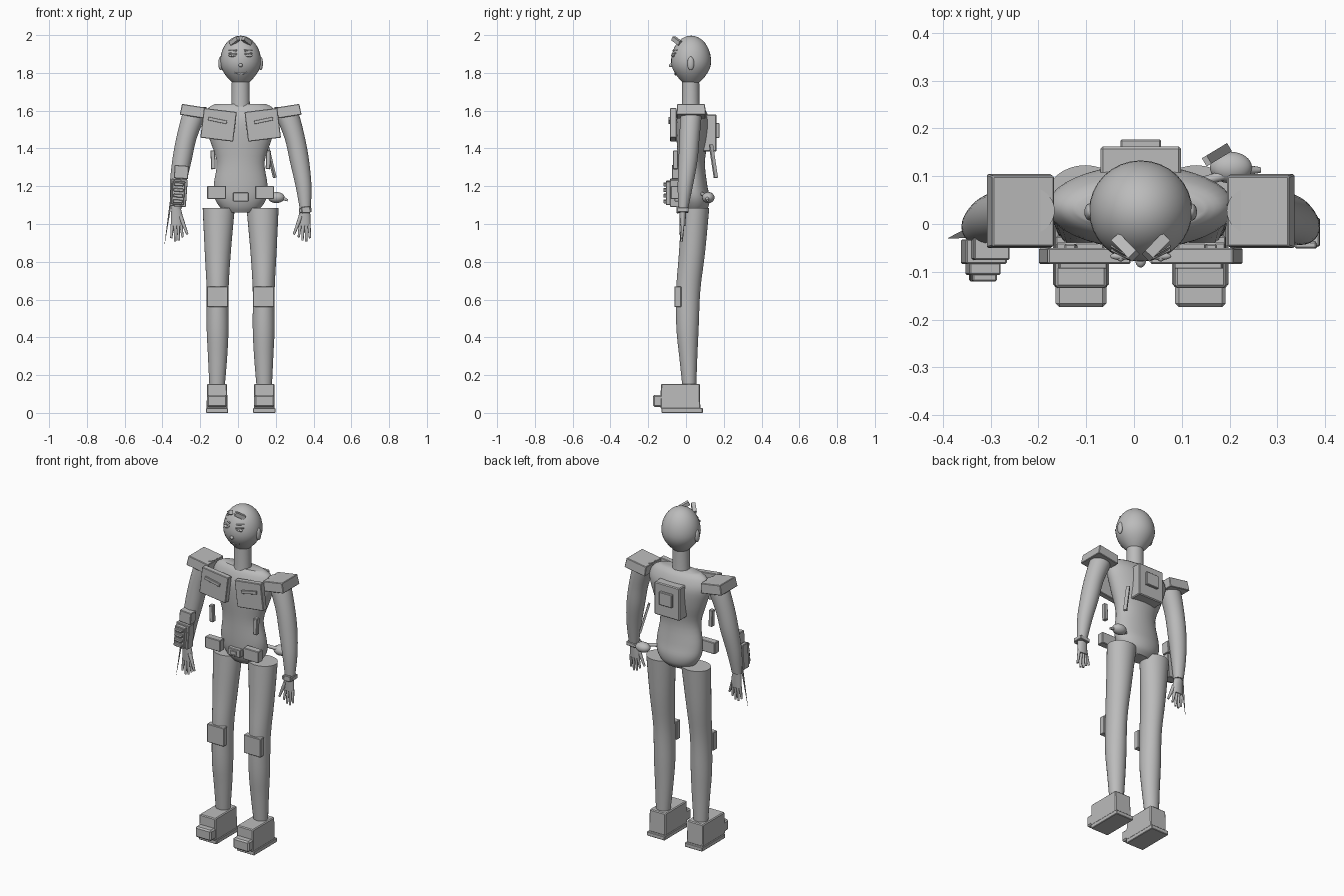
import bpy, bmesh, math
from mathutils import Vector, Matrix

cube = bpy.data.objects.get("Cube")
if cube:
    bpy.data.objects.remove(cube, do_unlink=True)

C = 0.014  # x of the body's plane of symmetry
SIDES = (("right", -1), ("left", 1))

grey = bpy.data.materials.new("plain grey")
grey.use_nodes = True
grey.diffuse_color = (0.5, 0.5, 0.5, 1)
grey.node_tree.nodes["Principled BSDF"].inputs["Base Color"].default_value = (0.5, 0.5, 0.5, 1)


def finish(name, bm, smooth=False):
    bmesh.ops.recalc_face_normals(bm, faces=bm.faces)
    mesh = bpy.data.meshes.new(name)
    bm.to_mesh(mesh)
    bm.free()
    mesh.materials.append(grey)
    ob = bpy.data.objects.new(name, mesh)
    bpy.context.collection.objects.link(ob)
    if smooth:
        bpy.ops.object.select_all(action='DESELECT')
        ob.select_set(True)
        bpy.context.view_layer.objects.active = ob
        bpy.ops.object.shade_smooth_by_angle(angle=math.radians(40))
    return ob


def box(name, center, size, tilt=0, taper=1.0, bevel=0.003):
    """Box tilted about y; taper shrinks its upper face."""
    bm = bmesh.new()
    bmesh.ops.create_cube(bm, size=1)
    for v in bm.verts:
        if v.co.z > 0:
            v.co.xy *= taper
    bmesh.ops.scale(bm, vec=size, verts=bm.verts)
    if bevel:
        bmesh.ops.bevel(bm, geom=bm.edges[:], offset=bevel, segments=1, affect='EDGES')
    bm.transform(Matrix.Translation(center) @ Matrix.Rotation(math.radians(tilt), 4, 'Y'))
    return finish(name, bm)


def loft(name, rings, n=32):
    """Closed skin through ellipses given as (z, x, y, rx, ry)."""
    bm = bmesh.new()
    loops = []
    for z, x, y, rx, ry in rings:
        loops.append([bm.verts.new((x + rx * math.cos(a), y + ry * math.sin(a), z))
                      for a in (math.tau * i / n for i in range(n))])
    for a, b in zip(loops, loops[1:]):
        for i in range(n):
            j = (i + 1) % n
            bm.faces.new((a[i], a[j], b[j], b[i]))
    bm.faces.new(loops[0])
    bm.faces.new(loops[-1])
    return finish(name, bm, True)


def smooth_rings(keys, steps=4):
    """Catmull-Rom interpolation of loft rings."""
    out = []
    for i in range(len(keys) - 1):
        p0, p1, p2, p3 = (keys[max(0, min(len(keys) - 1, i + k))] for k in (-1, 0, 1, 2))
        for s in range(steps):
            t = s / steps
            out.append([b + 0.5 * t * (c - a + t * (2 * a - 5 * b + 4 * c - d + t * (3 * (b - c) + d - a)))
                        for a, b, c, d in zip(p0, p1, p2, p3)])
    return out + [keys[-1]]


def rod(name, a, b, r1, r2, n=10, flat=1.0):
    """Tapered rod from a to b; flat squashes its section."""
    a, b = Vector(a), Vector(b)
    bm = bmesh.new()
    bmesh.ops.create_cone(bm, cap_ends=True, segments=n, radius1=r1, radius2=r2, depth=(b - a).length)
    turn = Matrix.Rotation(math.pi / n, 4, 'Z')
    rot = (b - a).to_track_quat('Z', 'Y').to_matrix().to_4x4()
    bm.transform(Matrix.Translation((a + b) / 2) @ rot @ Matrix.Diagonal((1, flat, 1, 1)) @ turn)
    return finish(name, bm, n > 6)


def ball(name, center, radii, chin=0.0):
    """Ellipsoid; chin narrows the lower half."""
    bm = bmesh.new()
    bmesh.ops.create_uvsphere(bm, u_segments=32, v_segments=20, radius=1)
    for v in bm.verts:
        if v.co.z < 0:
            v.co.xy *= 1 - chin * v.co.z ** 2
    bm.transform(Matrix.Translation(center) @ Matrix.Diagonal((*radii, 1)))
    return finish(name, bm, True)


# Head and face
HEAD, HR = (C, 0.027, 1.86), (0.108, 0.106, 0.137)
ball("head", HEAD, HR, 0.45)


def face(dx, z):
    """Point on the front of the head."""
    t = (z - HEAD[2]) / HR[2]
    r = math.sqrt(1 - t * t) * (1 - 0.45 * t * t if t < 0 else 1)
    return (C + dx, HEAD[1] - HR[1] * math.sqrt(max(0, r * r - (dx / HR[0]) ** 2)), z)


for side, s in SIDES:
    ball(side + "_ear", (C + s * 0.106, 0.025, 1.85), (0.012, 0.018, 0.036))
    ball(side + "_eye", face(s * 0.042, 1.892), (0.022, 0.008, 0.008))
    ball(side + "_pupil", Vector(face(s * 0.042, 1.892)) - Vector((0, 0.005, 0)), (0.007, 0.006, 0.007))
    rod(side + "_upper_lid", face(s * 0.02, 1.9), face(s * 0.062, 1.904), 0.004, 0.004)
    rod(side + "_eyebrow", face(s * 0.02, 1.918), face(s * 0.062, 1.922), 0.005, 0.003)
    rod(side + "_lip", face(0, 1.793), face(s * 0.034, 1.802), 0.006, 0.003)
    rod(side + "_hair_tuft", (C + s * 0.05, -0.03, 1.955), (C + s * 0.014, -0.067, 1.983), 0.016, 0.016, 4)
ball("nose", face(0, 1.84), (0.011, 0.014, 0.01))

# Neck and torso
loft("neck", [(1.6, C, 0.025, 0.052, 0.05), (1.65, C, 0.025, 0.048, 0.046), (1.76, C, 0.025, 0.047, 0.045)])
TORSO = [(1.06, 0.075, 0.0, 0.09), (1.09, 0.11, -0.02, 0.118), (1.14, 0.138, -0.035, 0.125),
         (1.21, 0.142, -0.04, 0.112), (1.33, 0.127, -0.042, 0.1), (1.45, 0.165, -0.05, 0.118),
         (1.55, 0.195, -0.05, 0.122), (1.61, 0.175, -0.03, 0.1), (1.635, 0.135, -0.01, 0.075)]
loft("torso", smooth_rings([(z, C, (f + b) / 2, w, (b - f) / 2) for z, w, f, b in TORSO]), 40)

# Armour, limbs and boots on both sides
for side, s in SIDES:
    box(side + "_chest_plate", (C + s * 0.117, -0.067, 1.525), (0.175, 0.034, 0.158), -s * 7)
    box(side + "_chest_slot", (C + s * 0.122, -0.086, 1.548), (0.1, 0.014, 0.018), -s * 12, bevel=0.001)
    box(side + "_shoulder_pad", (C + s * 0.25, 0.027, 1.597), (0.138, 0.155, 0.058), -s * 9, 0.95)
    box(side + "_waist_strip", (C + s * 0.146, -0.055, 1.34), (0.024, 0.026, 0.1), s * 2)
    box(side + "_belt_pouch", (C + s * 0.127, -0.06, 1.167), (0.1, 0.042, 0.068))

    arm = [(1.62, 0.235, 0.028, 0.055, 0.05), (1.57, 0.25, 0.026, 0.062, 0.056),
           (1.45, 0.288, 0.018, 0.054, 0.053), (1.33, 0.312, 0.01, 0.051, 0.05),
           (1.2, 0.333, -0.004, 0.042, 0.04), (1.08, 0.342, -0.015, 0.029, 0.026)]
    loft(side + "_arm", smooth_rings([(z, C + s * x, y, a, b) for z, x, y, a, b in arm]))

    # Hand with four fingers and a thumb
    loft(side + "_palm", [(z, C + s * x, -0.017, a, b) for z, x, a, b in (
        (1.09, 0.342, 0.024, 0.02), (1.045, 0.338, 0.031, 0.017), (0.99, 0.338, 0.031, 0.013))], 20)
    for i, drop in enumerate((0.93, 0.912, 0.908, 0.925)):
        u = i - 1.5
        rod(f"{side}_finger_{i + 1}", (C + s * (0.339 + u * 0.015), -0.017, 1.0),
            (C + s * (0.337 + u * 0.02), -0.023, drop), 0.009, 0.006)
    rod(side + "_thumb", (C + s * 0.318, -0.022, 1.04), (C + s * 0.282, -0.03, 0.945), 0.012, 0.006)

    # Leg, knee pad and boot
    leg = [(0.13, 0.125, 0.018, 0.04, 0.036), (0.3, 0.122, 0.012, 0.051, 0.048),
           (0.45, 0.122, 0.008, 0.058, 0.059), (0.65, 0.122, 0.012, 0.058, 0.064),
           (0.85, 0.121, 0.032, 0.069, 0.069), (1.085, 0.116, 0.05, 0.085, 0.073)]
    loft(side + "_leg", smooth_rings([(z, C + s * x, y, a, b) for z, x, y, a, b in leg]))
    box(side + "_knee_pad", (C + s * 0.122, -0.043, 0.615), (0.112, 0.036, 0.11))
    foot = C + s * 0.125
    box(side + "_sole", (foot, -0.02, 0.0125), (0.118, 0.218, 0.025))
    box(side + "_boot", (foot, -0.03, 0.088), (0.11, 0.212, 0.132), 0, 0.97, 0.005)
    box(side + "_toe_cap", (foot, -0.14, 0.064), (0.106, 0.068, 0.064), bevel=0.008)

# Belt buckle and backpack
box("buckle", (C, -0.045, 1.143), (0.082, 0.03, 0.046))
box("buckle_center", (C, -0.061, 1.143), (0.038, 0.012, 0.022), bevel=0.001)
box("backpack", (C, 0.125, 1.482), (0.168, 0.075, 0.195), bevel=0.005)
box("backpack_panel", (C, 0.168, 1.495), (0.085, 0.018, 0.078))

# Slim bar and round canteen behind the left hip
rod("back_bar", (0.152, 0.132, 1.42), (0.195, 0.158, 1.245), 0.014, 0.014, 4, 0.6)
ball("canteen", (0.203, 0.118, 1.14), (0.044, 0.033, 0.029))
rod("canteen_spout", (0.235, 0.113, 1.137), (0.264, 0.113, 1.125), 0.011, 0.006)
rod("canteen_strap", (0.2, 0.105, 1.15), (0.13, 0.085, 1.16), 0.01, 0.01)

# Right forearm device with blade, left wrist unit
box("forearm_mount", (-0.3, -0.05, 1.275), (0.075, 0.05, 0.07), 4)
box("forearm_base", (-0.314, -0.058, 1.165), (0.086, 0.052, 0.145), 4)
box("forearm_block", (-0.316, -0.092, 1.165), (0.066, 0.03, 0.125), 4)
for i in range(4):
    box(f"forearm_rib_{i + 1}", (-0.313 - i * 0.002, -0.11, 1.21 - i * 0.03), (0.052, 0.02, 0.018), 4)
rod("wrist_blade", (-0.352, -0.02, 1.14), (-0.389, -0.03, 0.89), 0.012, 0.001, 4, 0.5)
box("wrist_band", (0.356, -0.017, 1.073), (0.066, 0.06, 0.024), -4)
box("wrist_screen", (0.36, -0.044, 1.075), (0.046, 0.014, 0.034), -4)
